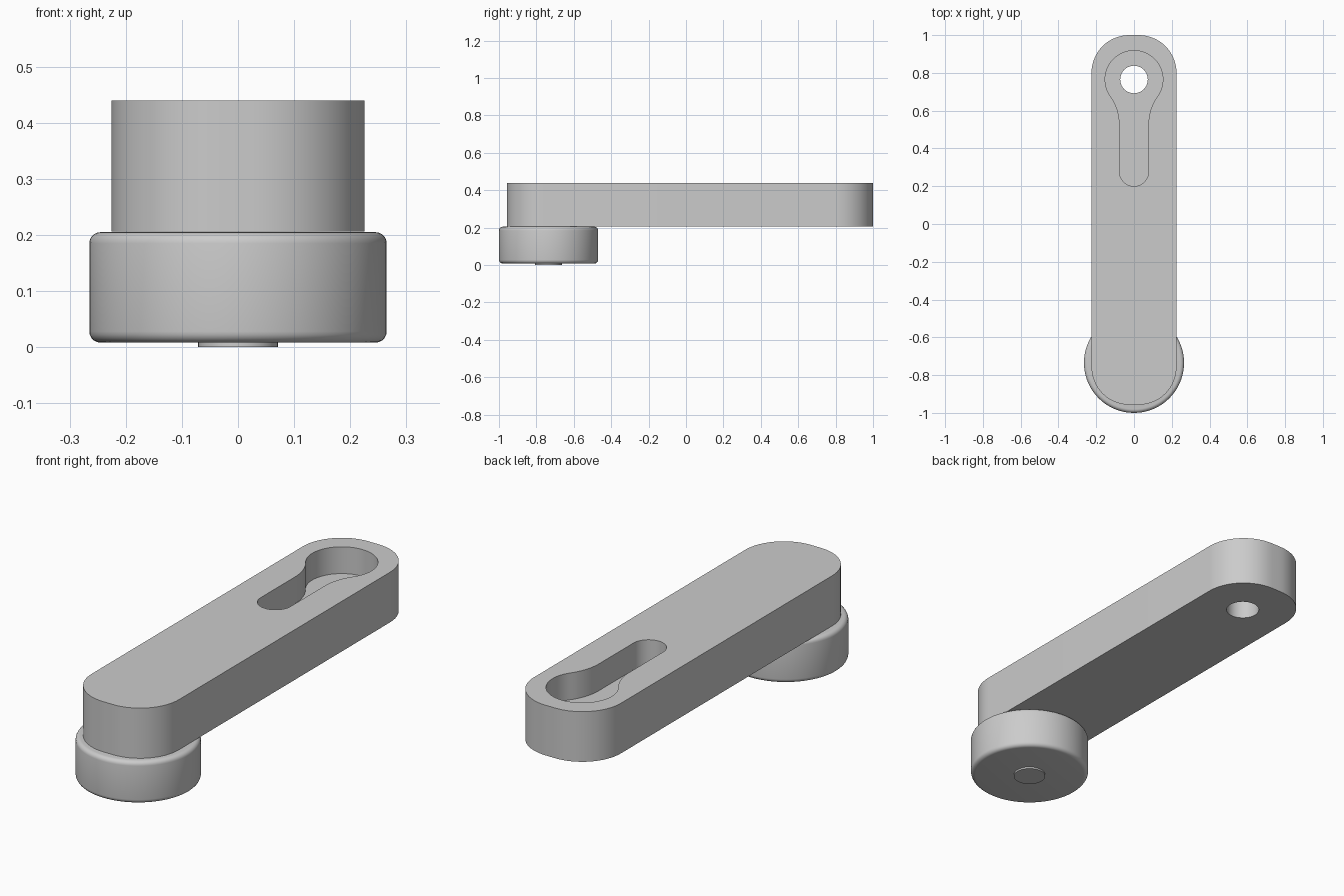
import bpy
import bmesh
from math import cos, sin, pi, atan2, sqrt

if "Cube" in bpy.data.objects:
    bpy.data.objects.remove(bpy.data.objects["Cube"])

grey = bpy.data.materials.new("plain grey")
grey.use_nodes = True
COLOUR = (0.6, 0.6, 0.6, 1)
grey.diffuse_color = COLOUR
grey.node_tree.nodes["Principled BSDF"].inputs["Base Color"].default_value = COLOUR


def arc(cx, cy, r, a0, a1, n=16):
    """Points on an arc from angle a0 to a1."""
    return [(cx + r * cos(a0 + (a1 - a0) * i / n),
             cy + r * sin(a0 + (a1 - a0) * i / n)) for i in range(n + 1)]


def prism(name, outline, z0, z1):
    """Extrude a flat outline between two heights."""
    bm = bmesh.new()
    pts = [p for i, p in enumerate(outline)
           if (p[0] - outline[i - 1][0]) ** 2 + (p[1] - outline[i - 1][1]) ** 2 > 1e-8]
    face = bm.faces.new([bm.verts.new((x, y, z0)) for x, y in pts])
    top = bmesh.ops.extrude_face_region(bm, geom=[face])["geom"]
    for v in top:
        if isinstance(v, bmesh.types.BMVert):
            v.co.z = z1
    bmesh.ops.recalc_face_normals(bm, faces=bm.faces)
    mesh = bpy.data.meshes.new(name)
    bm.to_mesh(mesh)
    bm.free()
    mesh.materials.append(grey)
    obj = bpy.data.objects.new(name, mesh)
    bpy.context.collection.objects.link(obj)
    return obj


def activate(obj):
    bpy.ops.object.select_all(action='DESELECT')
    obj.select_set(True)
    bpy.context.view_layer.objects.active = obj


def apply_all(obj):
    activate(obj)
    for mod in list(obj.modifiers):
        bpy.ops.object.modifier_apply(modifier=mod.name)


def cut(obj, cutter):
    mod = obj.modifiers.new("cut", 'BOOLEAN')
    mod.operation = 'DIFFERENCE'
    mod.solver = 'EXACT'
    mod.object = cutter
    apply_all(obj)
    bpy.data.objects.remove(cutter)


def smooth(obj, angle=0.6):
    activate(obj)
    bpy.ops.object.shade_smooth_by_angle(angle=angle)


# Long arm with rounded corners
HALF, FRONT, BACK, R = 0.225, -0.957, 1.0, 0.2
BOTTOM, TOP = 0.206, 0.44
ix = HALF - R
outline = (arc(ix, BACK - R, R, 0, pi / 2) + arc(-ix, BACK - R, R, pi / 2, pi)
           + arc(-ix, FRONT + R, R, pi, 1.5 * pi) + arc(ix, FRONT + R, R, 1.5 * pi, 2 * pi))
arm = prism("arm", outline, BOTTOM, TOP)

# Keyhole pocket: round bulb, filleted neck and a round-ended slot
HOLE_Y, BULB, SLOT, FILLET, SLOT_Y = 0.765, 0.153, 0.077, 0.248, 0.277
fx = SLOT + FILLET
fy = HOLE_Y - sqrt((BULB + FILLET) ** 2 - fx ** 2)
a = atan2(fy - HOLE_Y, fx)
right = arc(fx, fy, FILLET, pi, pi + a, 12)
left = [(-x, y) for x, y in reversed(right)]
keyhole = (right + arc(0, HOLE_Y, BULB, a, pi - a, 48) + left
           + arc(0, SLOT_Y, SLOT, pi, 2 * pi, 24))
cut(arm, prism("pocket_cutter", keyhole, TOP - 0.125, TOP + 0.1))

# Round hole through the pocket floor
cut(arm, prism("hole_cutter", arc(0, HOLE_Y, 0.073, 0, 2 * pi, 40)[:-1], 0.1, TOP + 0.1))
smooth(arm)

# Round foot with softened rims
FOOT_Y = -0.735
foot = prism("foot", arc(0, FOOT_Y, 0.265, 0, 2 * pi, 72)[:-1], 0.008, 0.205)
bevel = foot.modifiers.new("rim", 'BEVEL')
bevel.width = 0.02
bevel.segments = 5
bevel.limit_method = 'ANGLE'
apply_all(foot)
smooth(foot)

# Pin showing slightly beneath the foot
pin = prism("pin", arc(0, FOOT_Y, 0.071, 0, 2 * pi, 40)[:-1], 0, 0.03)
smooth(pin)
